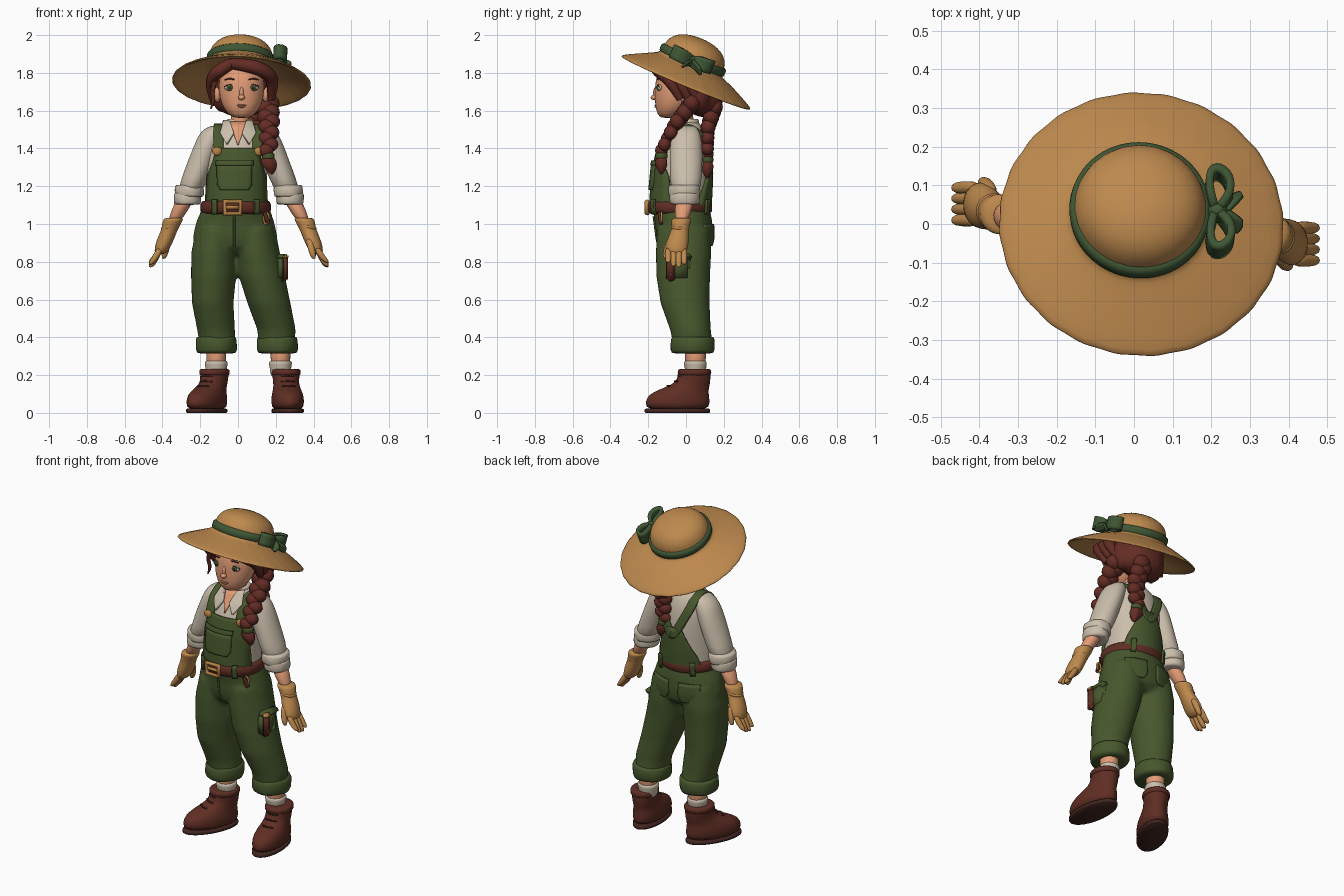
import bpy, bmesh, math
from math import sin, cos, pi, sqrt, radians
from mathutils import Vector, Matrix

cube = bpy.data.objects.get("Cube")
if cube:
    bpy.data.objects.remove(cube)


def material(name, *rgb):
    m = bpy.data.materials.new(name)
    m.use_nodes = True
    m.diffuse_color = (*rgb, 1)
    m.node_tree.nodes["Principled BSDF"].inputs["Base Color"].default_value = (*rgb, 1)
    return m


STRAW = material("straw tan", .51, .25, .075)
SKIN = material("skin", .76, .33, .18)
HAIR = material("auburn hair", .125, .025, .018)
LEATHER = material("red brown leather", .115, .027, .017)
DARK = material("dark sole", .055, .019, .015)
CREAM = material("cream cloth", .60, .52, .41)
GREEN = material("overall green", .062, .096, .026)
RIBBON = material("ribbon green", .05, .095, .035)
BRASS = material("brass", .47, .23, .06)
LIPS = material("lip pink", .6, .23, .13)


def place(name, mat, mesh, matrix=None):
    if matrix:
        mesh.transform(matrix)
    mesh.materials.clear()
    mesh.materials.append(mat)
    mesh.shade_smooth()
    ob = bpy.data.objects.new(name, mesh)
    bpy.context.collection.objects.link(ob)
    return ob


def finish(name, mat, bm, matrix=None, sub=0, thick=0):
    bmesh.ops.recalc_face_normals(bm, faces=bm.faces)
    mesh = bpy.data.meshes.new(name)
    bm.to_mesh(mesh)
    bm.free()
    ob = place(name, mat, mesh, matrix)
    if sub:
        ob.modifiers.new("smooth", 'SUBSURF').levels = sub
        ob.modifiers["smooth"].render_levels = sub
    if thick:
        solid = ob.modifiers.new("thickness", 'SOLIDIFY')
        solid.thickness, solid.offset = thick, 0
    return ob


def fuse(ob, voxel, rounds):
    """Merge overlapping lumps into one soft skin."""
    remesh = ob.modifiers.new("fuse", 'REMESH')
    remesh.mode, remesh.voxel_size, remesh.use_smooth_shade = 'VOXEL', voxel, True
    relax = ob.modifiers.new("relax", 'SMOOTH')
    relax.factor, relax.iterations = .5, rounds


def skin_rows(bm, rows, closed):
    for a, b in zip(rows, rows[1:]):
        n = len(a)
        for i in range(n if closed else n - 1):
            j = (i + 1) % n
            bm.faces.new((a[i], a[j], b[j], b[i]))


def add_tube(bm, rows, segs, wave, lobes):
    rings = []
    for x, y, z, rx, ry in rows:
        ring = []
        for i in range(segs):
            a = 2 * pi * i / segs
            k = 1 + wave * sin(lobes * a + 45 * z)
            ring.append(bm.verts.new((x + rx * k * cos(a), y + ry * k * sin(a), z)))
        rings.append(ring)
    skin_rows(bm, rings, True)
    bm.faces.new(rings[0])
    bm.faces.new(rings[-1])


def tube(name, mat, rows, matrix=None, segs=20, sub=1, wave=0, lobes=3):
    """Stack of horizontal ellipses given as (x, y, z, rx, ry)."""
    bm = bmesh.new()
    add_tube(bm, rows, segs, wave, lobes)
    return finish(name, mat, bm, matrix, sub)


def band(name, mat, x, y, z, rx, ry, half, matrix=None, segs=28, wave=0):
    steps = ((-1, .92), (-.8, 1), (.8, 1), (1, .92))
    return tube(name, mat, [(x, y, z + half * h, rx * k, ry * k) for h, k in steps],
                matrix, segs, 1, wave, 5)


def blobs(name, mat, items, matrix=None):
    bm = bmesh.new()
    for loc, size in items:
        m = Matrix.Translation(loc) @ Matrix.Diagonal((*size, 1))
        bmesh.ops.create_uvsphere(bm, u_segments=16, v_segments=10, radius=1, matrix=m)
    return finish(name, mat, bm, matrix)


def box(name, mat, loc, size):
    bm = bmesh.new()
    bmesh.ops.create_cube(bm, size=1, matrix=Matrix.Translation(loc) @ Matrix.Diagonal((*size, 1)))
    bmesh.ops.bevel(bm, geom=bm.edges[:], offset=min(size) * .3, segments=2, affect='EDGES')
    return finish(name, mat, bm)


def cord(name, mat, pts, radii, closed=False, smooth=True, matrix=None):
    curve = bpy.data.curves.new(name, 'CURVE')
    curve.dimensions, curve.bevel_depth, curve.bevel_resolution = '3D', 1, 2
    curve.use_fill_caps = True
    line = curve.splines.new('NURBS' if smooth else 'POLY')
    line.points.add(len(pts) - 1)
    for p, co, r in zip(line.points, pts, radii):
        p.co, p.radius = (*co, 1), r
    line.use_endpoint_u, line.use_cyclic_u, line.order_u = not closed, closed, 3
    tmp = bpy.data.objects.new(name + " path", curve)
    bpy.context.collection.objects.link(tmp)
    mesh = bpy.data.meshes.new_from_object(tmp.evaluated_get(bpy.context.evaluated_depsgraph_get()))
    bpy.data.objects.remove(tmp)
    return place(name, mat, mesh, matrix)


def ribbon(name, mat, pts, width, matrix=None, thick=.012):
    bm, w = bmesh.new(), Vector(width) / 2
    rows = [[bm.verts.new(Vector(p) - w), bm.verts.new(Vector(p) + w)] for p in pts]
    skin_rows(bm, rows, False)
    return finish(name, mat, bm, matrix, 2, thick)


def surf(rows, x, z, side, off):
    """Point on the front (-1) or back (1) of a stack of ellipses."""
    for a, b in zip(rows, rows[1:]):
        if a[2] <= z <= b[2]:
            t = (z - a[2]) / (b[2] - a[2])
            cx, cy, _, rx, ry = [p + (q - p) * t for p, q in zip(a, b)]
    u = max(-.97, min(.97, (x - cx) / rx))
    return Vector((cx + u * (rx + off), cy + side * (ry + off) * sqrt(1 - u * u), z))


def patch(name, mat, rows, side, off, outline, thick=.014):
    """Cloth panel lying on a body; outline is (z, left, right)."""
    bm, grid = bmesh.new(), []
    for (za, la, ra), (zb, lb, rb) in zip(outline, outline[1:]):
        for k in range(5):
            t = k / 4
            l, r, z = la + (lb - la) * t, ra + (rb - ra) * t, za + (zb - za) * t
            if k or not grid:
                grid.append([bm.verts.new(surf(rows, l + (r - l) * i / 12, z, side, off))
                             for i in range(13)])
    skin_rows(bm, grid, False)
    return finish(name, mat, bm, None, 0, thick)


# shirt
torso = [(-.01, -.03, 1.02, .165, .14), (-.01, -.03, 1.1, .165, .15), (-.01, -.025, 1.2, .163, .15),
         (-.005, -.02, 1.3, .162, .145), (0, -.01, 1.4, .165, .13), (0, 0, 1.47, .155, .105),
         (0, .005, 1.515, .105, .08), (.005, .005, 1.55, .06, .06)]
tube("shirt", CREAM, torso, segs=28, wave=.01)

# trousers: hips and legs
hips = [(-.008, -.002, .84, .12, .1), (-.01, -.005, .88, .2, .14), (-.015, -.008, .93, .225, .15),
        (-.015, -.012, 1.01, .207, .152), (-.01, -.03, 1.1, .172, .152)]
left_leg = [(.205, .035, .36, .095, .105), (.202, .025, .44, .102, .108), (.162, -.003, .58, .114, .13),
            (.125, -.013, .72, .122, .142), (.1, -.01, .85, .12, .147), (.09, -.01, .98, .105, .14)]
right_leg = [(-.108, .035, .36, .095, .105), (-.118, .025, .44, .1, .108), (-.136, -.003, .58, .11, .13),
             (-.132, -.013, .72, .119, .142), (-.128, -.01, .85, .121, .147), (-.115, -.01, .98, .105, .14)]
bm = bmesh.new()
add_tube(bm, hips, 40, 0, 3)
for leg in (left_leg, right_leg):
    add_tube(bm, leg, 40, .025, 3)
fuse(finish("trousers", GREEN, bm), .011, 12)

# overalls bib, back panel, pockets
patch("bib", GREEN, torso, -1, .008, [(1.07, -.165, .147), (1.25, -.155, .138), (1.33, -.125, .115), (1.4, -.11, .105)])
patch("bib_pocket", GREEN, torso, -1, .016, [(1.18, -.085, .05), (1.21, -.1, .065), (1.31, -.1, .065)])
patch("bib_pocket_hem", GREEN, torso, -1, .021, [(1.31, -.105, .07), (1.335, -.105, .07)])
patch("back_panel", GREEN, torso, 1, .01, [(1.07, -.15, .13), (1.16, -.13, .11), (1.33, -.05, .05)])
for s in (-1, 1):
    x = s * .095 - .012
    patch("back_pocket", GREEN, hips, 1, .004, [(.885, x - .04, x + .04), (.91, x - .06, x + .06), (1, x - .06, x + .06)])
    over = [surf(torso, s * .095, z, -1, .014) for z in (1.37, 1.42, 1.47)] + [Vector((s * .1, -.045, 1.525)), Vector((s * .1, .03, 1.53))]
    down = [surf(torso, s * bx, z, 1, .014) for bx, z in ((.095, 1.48), (.075, 1.42), (.04, 1.34), (0, 1.26))]
    ribbon("shoulder_strap", GREEN, over + down, (.055, 0, 0))
    blobs("strap_button", BRASS, [(surf(torso, s * .098, 1.385, -1, .022), (.026, .014, .024))])
    for side in (-1, 1):
        patch("belt_loop", GREEN, torso, side, .026, [(1.05, x - .011, x + .011), (1.13, x - .011, x + .011)])
cord("fly_seam", GREEN, [surf(hips, -.02, z, -1, .001) for z in (1.04, .98, .91, .88)], [.006] * 4)

# belt, buckle and ring
band("belt", LEATHER, -.012, -.033, 1.088, .189, .173, .038)
cord("buckle", BRASS, [(-.07, -.206, 1.055), (.012, -.206, 1.055), (.012, -.206, 1.12), (-.07, -.206, 1.12)], [.013] * 4, True, False)
box("buckle_pin", BRASS, (-.03, -.208, 1.088), (.075, .014, .02))
cord("hip_ring", BRASS, [(.15 + .016 * cos(a), -.13, 1.03 + .035 * sin(a)) for a in range(6)], [.006] * 6, True)
cord("hip_tag", LEATHER, [(.14, -.14, 1.06), (.152, -.14, 1.03), (.162, -.13, 1)], [.01] * 3)

# collar and neck
tube("neck", SKIN, [(.01, -.01, z, .048, .05) for z in (1.48, 1.54, 1.62)])
patch("open_neck", SKIN, torso, -1, .003, [(1.42, -.003, .003), (1.54, -.045, .045)], .006)
for s in (-1, 1):
    patch("collar_flap", CREAM, torso, -1, .016, [(1.425, s * .05, s * .056), (1.48, s * .02, s * .085), (1.545, s * .035, s * .06)])
band("collar", CREAM, .005, .008, 1.53, .068, .062, .028)

# arms and gloves
for s in (-1, 1):
    def arm(x, z, rx, ry, drift=0):
        return (s * x + (.008 if s > 0 else 0), -s * drift, z, rx, ry)
    tube("sleeve", CREAM, [arm(.1, 1.525, .035, .045), arm(.135, 1.495, .065, .075), arm(.162, 1.42, .07, .088),
                           arm(.192, 1.34, .071, .088), arm(.225, 1.25, .072, .084), arm(.262, 1.15, .066, .08)], wave=.025)
    for z, x, r in ((1.175, .258, .078), (1.135, .268, .073)):
        cx, cy = arm(x, z, 0, 0, .008)[:2]
        band("sleeve_cuff", CREAM, cx, cy, z, r, r + .007, .034, wave=.02)
    tube("forearm", SKIN, [arm(.268, 1.15, .05, .052), arm(.305, 1.08, .045, .046, .015), arm(.345, 1, .033, .034, .025)])
    tube("glove", STRAW, [arm(.338, 1.035, .05, .052, .022), arm(.345, 1.02, .055, .055, .025), arm(.36, .975, .043, .044, .03),
                          arm(.38, .93, .046, .056, .04), arm(.398, .88, .043, .062, .05), arm(.415, .835, .03, .052, .05)])
    cord("glove_strap", STRAW, [arm(.362 + .045 * cos(a), .985 - .01 * cos(a), 0, 0, .03 + .047 * sin(a))[:3] for a in range(6)], [.008] * 6, True)
    for i, tip in enumerate((.785, .77, .775, .795)):
        d = .01 + .028 * i
        tube("finger", STRAW, [arm(.407, .88, .02, .017, d), arm(.432, .83, .021, .018, d), arm(.457, tip + .01, .018, .016, d), arm(.464, tip, .009, .009, d)], segs=10)
    tube("thumb", STRAW, [arm(.37, .93, .022, .022, .075), arm(.378, .88, .021, .021, .098), arm(.39, .83, .017, .017, .108), arm(.394, .815, .008, .008, .108)], segs=10)

# cuffs, socks and boots
for s, ankle, shin, hem, toe_out in ((-1, -.122, -.115, -.115, 27), (1, .253, .225, .208, 6)):
    band("trouser_cuff", GREEN, hem, .035, .36, .11, .118, .047, wave=.02)
    tube("shin", SKIN, [(shin, .05, z, .053, .056) for z in (.22, .3, .39)])
    tube("sock", CREAM, [(shin, .05, z, r, r) for z, r in ((.18, .052), (.225, .055), (.25, .06), (.268, .063), (.28, .053))], wave=.01)
    turn = Matrix.Translation((ankle, .05, 0)) @ Matrix.Rotation(radians(s * toe_out), 4, 'Z')
    tube("boot", LEATHER, [(0, -.095, .01, .08, .168), (0, -.096, .055, .087, .174), (0, -.09, .095, .084, .163), (0, -.065, .122, .074, .135),
                           (0, -.022, .15, .068, .1), (0, -.008, .18, .07, .088), (0, -.005, .215, .075, .086), (0, -.005, .232, .066, .078)], turn, 24)
    tube("boot_sole", DARK, [(0, -.096, z, r, r + .09) for z, r in ((0, .08), (.004, .084), (.017, .084), (.022, .078))], turn, 24, 0)
    band("boot_collar", LEATHER, 0, -.005, .215, .079, .09, .018, turn)
    for z, y in ((.195, -.098), (.165, -.115), (.14, -.155)):
        cord("boot_lace", DARK, [(-.035, y + .018, z), (0, y - .006, z + .006), (.035, y + .018, z)], [.005] * 3, matrix=turn)

# tool pocket on the left thigh
box("thigh_pocket", GREEN, (.225, -.04, .765), (.06, .13, .14))
box("pocket_flap", GREEN, (.232, -.03, .825), (.06, .125, .03))
box("tool_handle", LEATHER, (.252, -.08, .765), (.024, .045, .13))
box("tool_head", BRASS, (.252, -.08, .828), (.03, .05, .028))
box("tool_tip", BRASS, (.254, -.08, .735), (.024, .02, .02))

# head and face
mid = .019
tube("head", SKIN, [(mid, -.095, 1.56, .035, .035), (mid, -.083, 1.58, .072, .07), (mid, -.062, 1.63, .108, .103), (mid, -.048, 1.7, .122, .118),
                    (mid, -.04, 1.78, .12, .122), (mid, -.03, 1.86, .09, .09)], segs=28)
blobs("nose", SKIN, [((mid, -.167, 1.67), (.018, .02, .015)), ((mid, -.162, 1.695), (.011, .012, .03))])
blobs("lips", LIPS, [((mid, -.158, 1.628), (.026, .01, .005)), ((mid, -.158, 1.62), (.018, .01, .005))])
for s in (-1, 1):
    x = mid + s * .062
    blobs("ear", SKIN, [((mid + s * .128, -.005, 1.685), (.018, .032, .042))])
    blobs("eye_white", CREAM, [((x, -.139, 1.722), (.029, .014, .018))])
    blobs("iris", RIBBON, [((x, -.147, 1.722), (.019, .009, .017))])
    blobs("pupil", DARK, [((x, -.154, 1.722), (.007, .004, .007))])
    cord("eyelash", DARK, [(x - .03, -.142, 1.726), (x, -.156, 1.748), (x + .03, -.142, 1.726)], [.003] * 3)
    cord("eyebrow", HAIR, [(x - .028, -.147, 1.763), (x, -.159, 1.774), (x + .028, -.147, 1.763)], [.003, .005, .003])

# hair: one soft mass, swept fringe and braids
hair = blobs("hair", HAIR, [((mid, .055, 1.735), (.155, .145, .135)), ((mid, .095, 1.65), (.14, .1, .085)), ((mid, .125, 1.69), (.12, .075, .1)),
                            ((mid - .1, .06, 1.67), (.055, .07, .08)), ((mid + .12, .06, 1.68), (.06, .07, .09))])
fuse(hair, .012, 6)
part = (-.035, -.13, 1.85)
for i in range(3):
    y = -.13 + .045 * i
    cord("fringe_left", HAIR, [part, (-.09, y - .015, 1.82), (-.135, y + .03, 1.78), (-.15, y + .085, 1.72), (-.135, y + .12, 1.64)], [.03, .036, .032, .024, .01])
    cord("fringe_right", HAIR, [part, (.06, y - .035, 1.84), (.145, y - .01, 1.81), (.19, y + .05, 1.76), (.175, y + .1, 1.66)], [.03, .036, .038, .034, .02])
cord("stray_lock", HAIR, [(-.11, -.11, 1.79), (-.14, -.1, 1.71), (-.125, -.09, 1.65), (-.145, -.09, 1.61)], [.014, .012, .01, .004])


def braid(name, path, count):
    lumps = []
    for i in range(count):
        t = i / (count - 1) * (len(path) - 1)
        k = min(int(t), len(path) - 2)
        p = Vector(path[k]).lerp(Vector(path[k + 1]), t - k)
        r = .053 - .015 * i / count
        lumps.append((p + Vector(((-1) ** i * .012, 0, 0)), (r, r * .85, r * .9)))
    blobs(name, HAIR, lumps)
    x, y, z = path[-1]
    band(name + "_tie", GREEN, x, y, z - .03, .034, .032, .016)
    tube(name + "_tuft", HAIR, [(x, y, z - .02, .022, .02), (x, y, z - .06, .046, .036), (x + .01, y, z - .09, .038, .03), (x + .02, y, z - .13, .006, .006)], wave=.08, lobes=5)


braid("front_braid", [(.155, .03, 1.64), (.165, -.055, 1.53), (.16, -.13, 1.39)], 10)
braid("back_braid", [(.06, .15, 1.62), (.08, .113, 1.5), (.075, .113, 1.37)], 10)

# straw hat with band and bow, built level and then tilted back
tilt = Matrix.Translation((mid, 0, 1.75)) @ Matrix.Rotation(radians(3), 4, 'Y') @ Matrix.Rotation(radians(-22.5), 4, 'X')
profile = [(.165, .082), (.22, .066), (.3, .028), (.36, -.008), (.37, -.004), (.367, .006), (.3, .04), (.23, .075), (.188, .09),
           (.176, .1), (.172, .14), (.16, .185), (.125, .22), (.07, .24), (.02, .245)]
tube("straw_hat", STRAW, [(-.01, -.012, z, r, r) if z > .08 else (0, 0, z, r, r) for r, z in profile], tilt, 72, 1, .008, 24)
band("hat_band", RIBBON, -.01, -.012, .122, .184, .187, .028, tilt, 40)
blobs("bow_knot", RIBBON, [((.19, -.02, .125), (.028, .026, .032))], tilt)
for s in (-1, 1):
    ribbon("bow_loop", RIBBON, [(.188, -.02, .125), (.23, s * .045 - .02, .13), (.22, s * .1 - .02, .135), (.175, s * .12 - .02, .135), (.165, s * .06 - .02, .13), (.185, -.02, .125)], (0, 0, .075), tilt, .02)
    ribbon("bow_tail", RIBBON, [(.2, -.02, .12), (.23, s * .03 - .01, .105), (.255, s * .05, .09)], (.02, s * -.02, .04), tilt)
